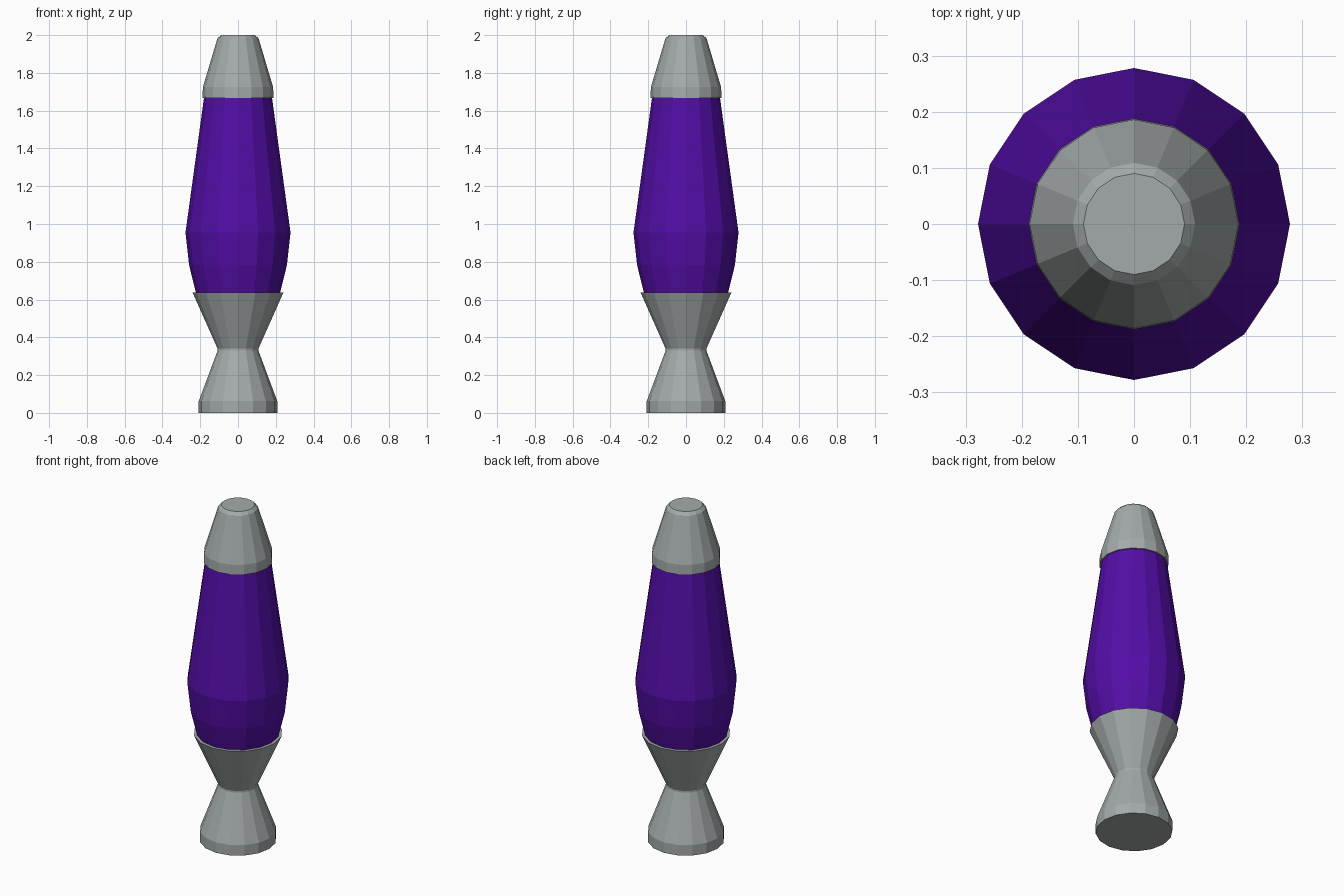
import bpy, bmesh, math

if "Cube" in bpy.data.objects:
    bpy.data.objects.remove(bpy.data.objects["Cube"])

SIDES = 16


def material(name, rgb):
    m = bpy.data.materials.new(name)
    m.diffuse_color = (*rgb, 1)
    m.use_nodes = True
    m.node_tree.nodes["Principled BSDF"].inputs["Base Color"].default_value = m.diffuse_color
    return m


def lathe(name, profile, mat):
    """Spin (radius, height) points into a closed, flat-faced solid."""
    bm = bmesh.new()
    rings = []
    for r, z in profile:
        rings.append([bm.verts.new((r * math.cos(2 * math.pi * i / SIDES),
                                    r * math.sin(2 * math.pi * i / SIDES), z))
                      for i in range(SIDES)])
    for a, b in zip(rings, rings[1:]):
        for i in range(SIDES):
            j = (i + 1) % SIDES
            bm.faces.new((a[i], a[j], b[j], b[i]))
    bm.faces.new(rings[0][::-1])
    bm.faces.new(rings[-1])
    bmesh.ops.recalc_face_normals(bm, faces=bm.faces[:])
    me = bpy.data.meshes.new(name)
    bm.to_mesh(me)
    bm.free()
    me.materials.append(mat)
    ob = bpy.data.objects.new(name, me)
    bpy.context.collection.objects.link(ob)
    return ob


metal = material("grey metal", (0.37, 0.40, 0.40))
liquid = material("purple liquid", (0.085, 0.004, 0.38))

# Hourglass stand with a flat rim
lathe("stand", [(0.208, 0), (0.208, 0.062), (0.108, 0.33), (0.108, 0.34),
                (0.241, 0.638), (0.215, 0.638)], metal)

# Tapered glass vessel
lathe("glass_vessel", [(0.215, 0.62), (0.224, 0.64), (0.259, 0.783),
                       (0.278, 0.955), (0.177, 1.69)], liquid)

# Cap with a short collar and bevelled top
lathe("cap", [(0.188, 1.667), (0.186, 1.725), (0.109, 1.982), (0.09, 2.0)], metal)
